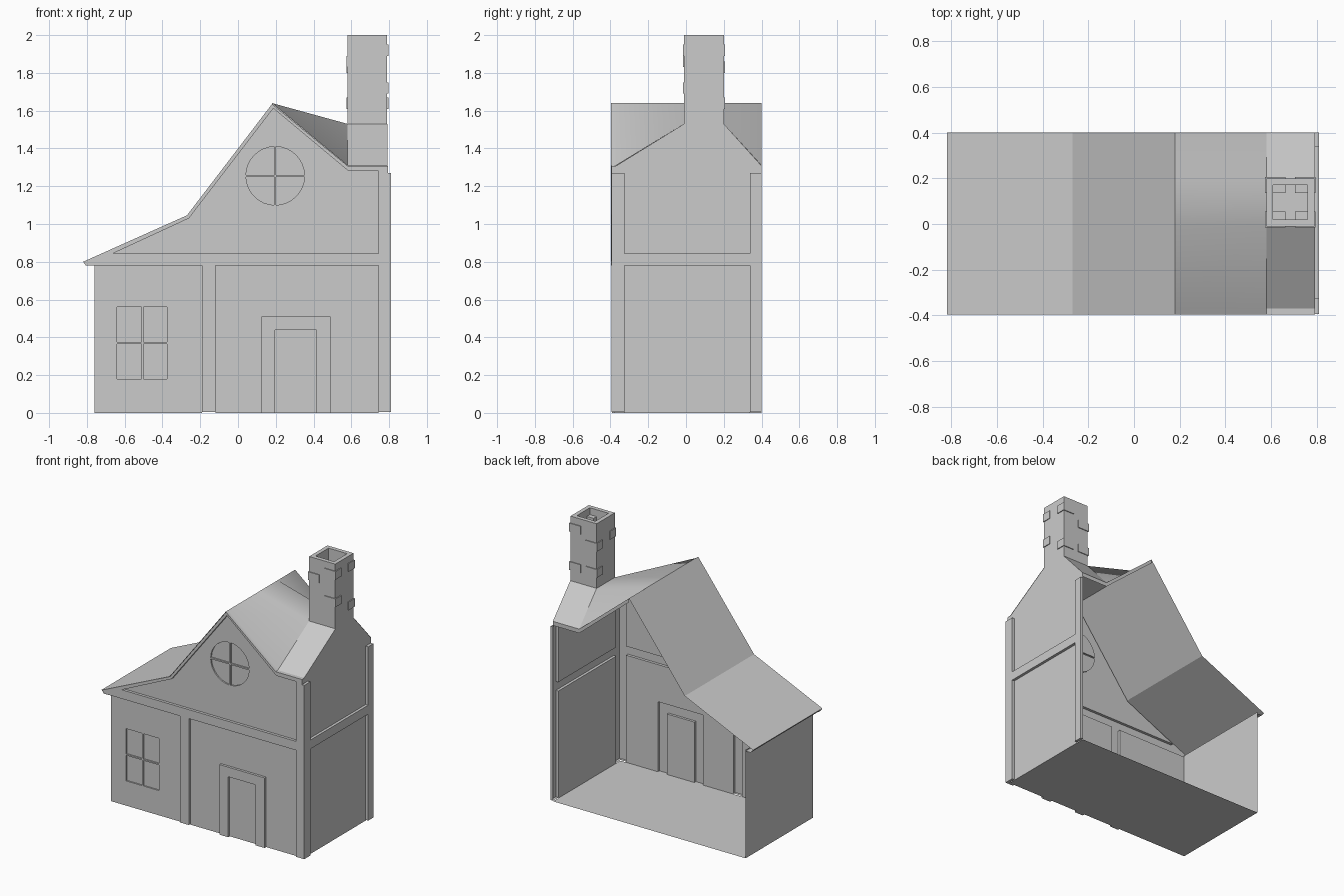
import bpy, bmesh, math
from mathutils import Vector

if "Cube" in bpy.data.objects:
    bpy.data.objects.remove(bpy.data.objects["Cube"])

WALL_Y, WALL_X = -0.375, 0.79      # base planes of the front and right walls
def front(u, v, d): return Vector((u, WALL_Y - d, v))
def right(u, v, d): return Vector((WALL_X + d, u, v))
def rect(a, b, c, d): return [(a, c), (b, c), (b, d), (a, d)]

def finish(name, bm):
    me = bpy.data.meshes.new(name)
    bm.to_mesh(me)
    bm.free()
    ob = bpy.data.objects.new(name, me)
    bpy.context.collection.objects.link(ob)
    return ob

def relief(name, place, loops, depth=0.0):
    """Flat sheet bounded by loops (outline + holes), raised by depth with side walls."""
    bm = bmesh.new()
    out = (place(0, 0, 1) - place(0, 0, 0)).normalized()
    edges, rings = [], []
    for pts in loops:
        ring = [bm.verts.new(place(u, v, depth)) for u, v in pts]
        rings.append((ring, pts))
        edges += [bm.edges.new((ring[i - 1], ring[i])) for i in range(len(ring))]
    if len(loops) == 1:
        bm.faces.new(rings[0][0])
    else:
        bmesh.ops.triangle_fill(bm, edges=edges, use_beauty=True, normal=out)
    bm.faces.ensure_lookup_table()
    cap = bm.faces[0]
    if depth:
        for ring, pts in rings:
            base = [bm.verts.new(place(u, v, 0)) for u, v in pts]
            for i in range(len(ring)):
                bm.faces.new((ring[i - 1], ring[i], base[i], base[i - 1]))
    bmesh.ops.recalc_face_normals(bm, faces=bm.faces[:])
    cap.normal_update()
    if cap.normal.dot(out) < 0:
        bmesh.ops.reverse_faces(bm, faces=bm.faces[:])
    return finish(name, bm)

def quads(name, verts, faces):
    bm = bmesh.new()
    vs = [bm.verts.new(v) for v in verts]
    for f in faces:
        bm.faces.new([vs[i] for i in f])
    return finish(name, bm)

# Floor and left wall
quads("floor", [(-.76, WALL_Y, 0), (WALL_X, WALL_Y, 0), (WALL_X, .4, 0), (-.76, .4, 0)], [(0, 1, 2, 3)])
quads("left_wall", [(-.76, .4, 0), (-.76, WALL_Y, 0), (-.76, WALL_Y, .79), (-.76, .4, .79)], [(3, 2, 1, 0)][::1])

# Window panes: four rectangles and four quarter discs
g = 0.005
panes = [rect(a, b, c, d) for a, b in ((-.64, -.505 - g), (-.505 + g, -.375))
         for c, d in ((.18, .37 - g), (.37 + g, .56))]
cx, cz, r = .197, 1.255, .155
discs = []
for q in range(4):
    m = math.radians(90 * q + 45)
    ox, oz = cx + math.copysign(g, math.cos(m)), cz + math.copysign(g, math.sin(m))
    arc = [math.radians(90 * q + 2 + 86 * i / 8) for i in range(9)]
    discs.append([(ox, oz)] + [(cx + r * math.cos(t), cz + r * math.sin(t)) for t in arc])

# Front wall panels between the timbers
gable = [(-.66, .845), (.745, .845), (.745, 1.28), (.585, 1.28), (.187, 1.612), (-.26, 1.03)]
door_out = [(.125, 0), (.125, .51), (.49, .51), (.49, 0)]
door_in = [(.195, 0), (.195, .44), (.415, .44), (.415, 0)]
relief("front_panel_left", front, [rect(-.76, -.19, 0, .78)] + panes)
relief("front_panel_right", front, [[(-.12, 0)] + door_out + [(.745, 0), (.745, .78), (-.12, .78)]])
relief("gable_panel", front, [gable] + discs)
relief("door", front, [door_in])
relief("door_frame", front, [door_out + door_in[::-1]], .018)
for i, p in enumerate(panes):
    relief(f"window_pane_{i}", front, [p], -.01)
for i, p in enumerate(discs):
    relief(f"round_window_pane_{i}", front, [p], -.01)

# Timber frames raised from the front and right walls
relief("front_timber_frame", front, [
    [(-.805, .78), (-.19, .78), (-.19, .005), (-.12, .005), (-.12, .78), (.745, .78), (.745, .005),
     (.81, .005), (.81, 1.27), (.793, 1.27), (.793, 1.308), (.58, 1.308), (.18, 1.635),
     (-.27, 1.046), (-.82, .8)], gable], .02)
relief("right_timber_frame", right, [
    [(-.39, .005), (-.325, .005), (-.325, .78), (.34, .78), (.34, .005), (.4, .005), (.4, 1.27),
     (.34, 1.27), (.34, .845), (-.325, .845), (-.325, 1.27), (-.39, 1.27)]], .02)
relief("right_panel_lower", right, [rect(-.325, .34, 0, .78)])
relief("right_panel_upper", right, [
    [(-.325, .845), (.34, .845), (.34, 1.27), (.4, 1.27), (.4, 1.308), (.2, 1.53), (-.01, 1.53),
     (-.37, 1.308), (-.395, 1.308), (-.395, 1.27), (-.325, 1.27)]])

# Roof: sections along y, right slope warps up to meet the chimney
sections = [(-.397, 1.31), (-.37, 1.31), (-.01, 1.53), (.2, 1.53), (.4, 1.31)]
bm = bmesh.new()
rows = []
for y, h in sections:
    prof = [(-.76, .78), (-.8, .78), (-.82, .803), (-.27, 1.05), (.18, 1.64), (.58, h), (.792, h)]
    rows.append([bm.verts.new((x, y, z)) for x, z in prof])
for j, (a, b) in enumerate(zip(rows, rows[1:])):
    for i in range(6):
        if (i, j) == (5, 2):
            continue               # chimney opening
        f = bm.faces.new((a[i], a[i + 1], b[i + 1], b[i]))
        f.smooth = i == 4
finish("roof", bm)

# Fascia under the back edge of the right slope
quads("back_fascia", [(.18, .4, 1.64), (.58, .4, 1.31), (.792, .4, 1.31),
                      (.18, .4, 1.612), (.58, .4, 1.28), (.792, .4, 1.28)],
      [(0, 1, 4, 3), (1, 2, 5, 4)])

# Chimney: hollow square shaft
def ring(m, z):
    return [(.58 + m, -.01 + m, z), (.79 - m, -.01 + m, z), (.79 - m, .2 - m, z), (.58 + m, .2 - m, z)]
levels = [ring(0, 1.53), ring(0, 2), ring(.03, 2), ring(.03, 1.85)]
quads("chimney", sum(levels, []),
      [(4 * k + i, 4 * k + (i + 1) % 4, 4 * k + 4 + (i + 1) % 4, 4 * k + 4 + i)
       for k in range(3) for i in range(4)] + [(12, 13, 14, 15)])

# Proud corner bricks on the chimney
bricks = [(0, 0, 1.86), (0, 1, 1.64), (1, 0, 1.72), (1, 0, 1.92), (1, 1, 1.92), (1, 1, 1.64), (0, 1, 1.83)]
for n, (sx, sy, z) in enumerate(bricks):
    x, y = (.751 if sx else .619), (.171 if sy else .019)
    bm = bmesh.new()
    bmesh.ops.create_cube(bm, size=1)
    bmesh.ops.scale(bm, vec=(.09, .07, .06), verts=bm.verts)
    bmesh.ops.translate(bm, vec=(x, y, z), verts=bm.verts)
    finish(f"chimney_brick_{n}", bm)
